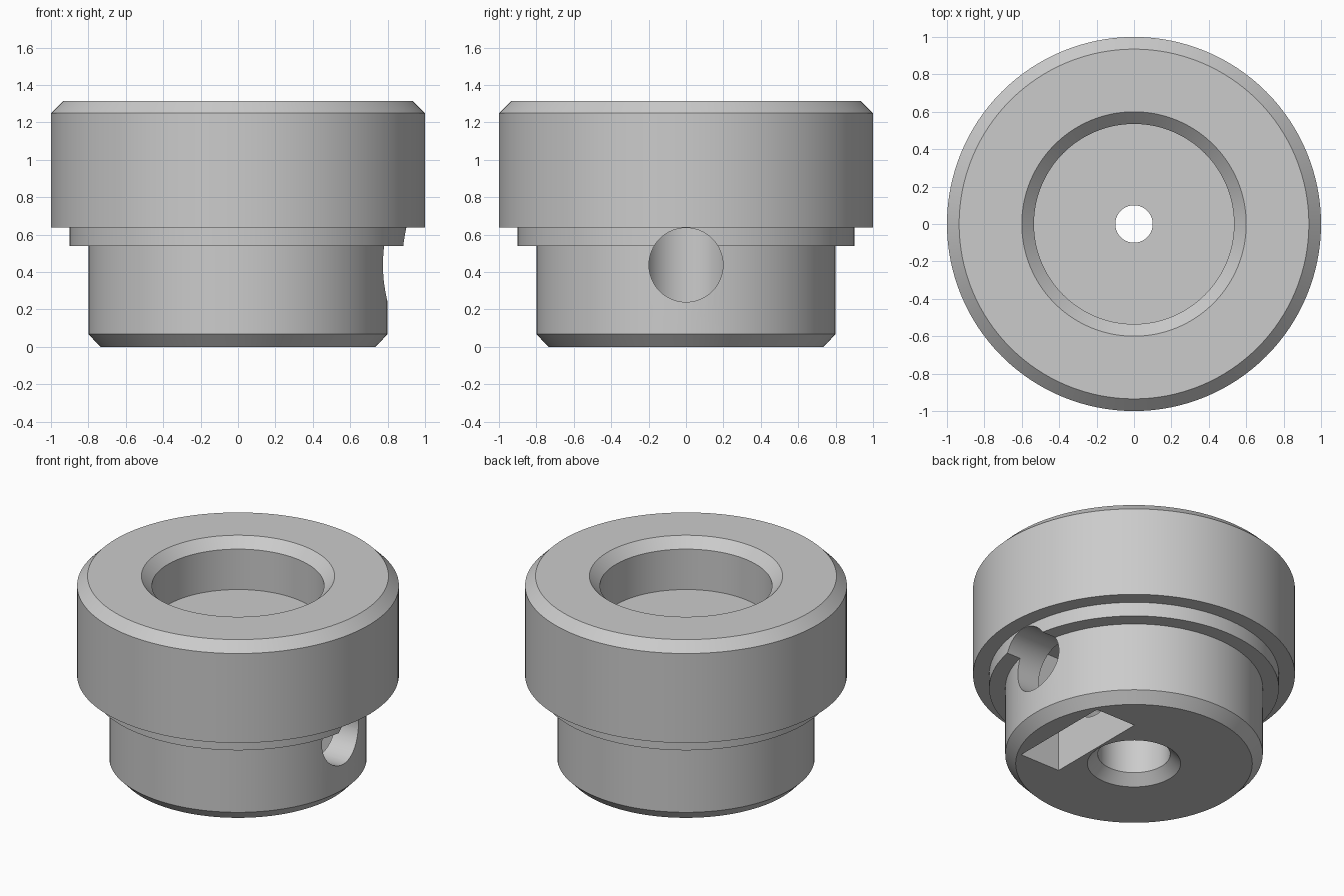
import bpy
import bmesh
import math
from mathutils import Matrix, Vector

default = bpy.data.objects.get("Cube")
if default:
    bpy.data.objects.remove(default, do_unlink=True)

grey = bpy.data.materials.new("plain grey")
grey.use_nodes = True
colour = (0.6, 0.6, 0.6, 1)
grey.diffuse_color = colour
grey.node_tree.nodes["Principled BSDF"].inputs["Base Color"].default_value = colour


def make_object(name, bm):
    bmesh.ops.recalc_face_normals(bm, faces=bm.faces)
    mesh = bpy.data.meshes.new(name)
    bm.to_mesh(mesh)
    bm.free()
    mesh.materials.append(grey)
    obj = bpy.data.objects.new(name, mesh)
    bpy.context.collection.objects.link(obj)
    return obj


def lathe(name, profile, steps=128):
    """Revolve a closed (radius, height) outline around z."""
    bm = bmesh.new()
    verts = [bm.verts.new((r, 0, z)) for r, z in profile]
    edges = [bm.edges.new((a, b)) for a, b in zip(verts, verts[1:] + verts[:1])]
    bmesh.ops.spin(bm, geom=verts + edges, cent=(0, 0, 0), axis=(0, 0, 1),
                   angle=math.tau, steps=steps, use_merge=True)
    bmesh.ops.remove_doubles(bm, verts=bm.verts, dist=1e-5)
    return make_object(name, bm)


# Stepped hub: outer wall, then top recess, through hole and shaft bore
hub = lathe("stepped_hub", [
    (0.735, 0), (0.8, 0.068), (0.8, 0.54), (0.9, 0.54), (0.9, 0.637),
    (1, 0.637), (1, 1.25), (0.935, 1.315),
    (0.6, 1.315), (0.535, 1.25), (0.535, 0.973), (0.1, 0.973),
    (0.1, 0.8), (0.225, 0.8), (0.225, 0.065), (0.29, 0),
])

# Side screw hole running from the right into the shaft bore
bm = bmesh.new()
bmesh.ops.create_cone(bm, cap_ends=True, segments=64, radius1=0.198,
                      radius2=0.198, depth=1.1,
                      matrix=Matrix.Translation((0.6, 0, 0.438))
                      @ Matrix.Rotation(math.pi / 2, 4, "Y"))
screw_cutter = make_object("screw_hole_cutter", bm)

# Nut slot open at the underside
bm = bmesh.new()
bmesh.ops.create_cube(bm, size=1)
bmesh.ops.scale(bm, vec=Vector((0.303, 0.732, 0.9)), verts=bm.verts)
bmesh.ops.translate(bm, vec=Vector((0.456, 0, 0.35)), verts=bm.verts)
slot_cutter = make_object("nut_slot_cutter", bm)

# Cut both openings and drop the cutters
bpy.context.view_layer.objects.active = hub
for cutter in (slot_cutter, screw_cutter):
    cut = hub.modifiers.new(cutter.name, "BOOLEAN")
    cut.operation = "DIFFERENCE"
    cut.solver = "EXACT"
    cut.object = cutter
    cutter.hide_render = True
    bpy.ops.object.modifier_apply(modifier=cut.name)
    bpy.data.objects.remove(cutter, do_unlink=True)

bpy.ops.object.select_all(action="DESELECT")
hub.select_set(True)
bpy.ops.object.shade_smooth_by_angle(angle=math.radians(30))
